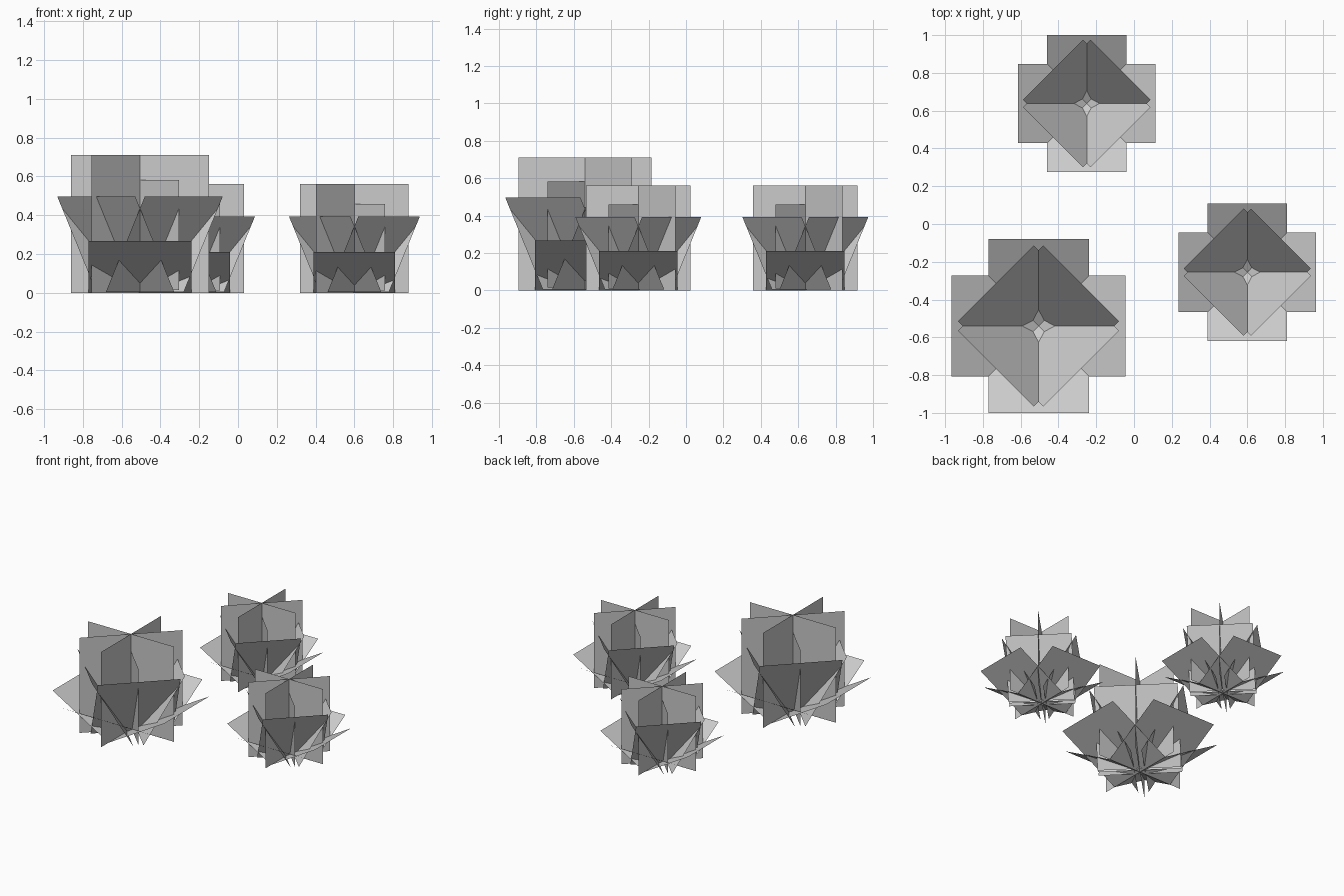
import bpy, bmesh
from math import radians
from mathutils import Matrix

if "Cube" in bpy.data.objects:
    bpy.data.objects.remove(bpy.data.objects["Cube"])

# Clumps: name, centre x, centre y, size of the main square card
CLUMPS = [("large_bush", -0.505, -0.54, 0.71),
          ("back_bush", -0.25, 0.638, 0.56),
          ("right_bush", 0.60, -0.255, 0.56)]


def card_layer(name, loc, size, angles, tilt, start=0.0, lift=0.0):
    """Square cards standing on their bottom edge, leaning outward by tilt."""
    bm = bmesh.new()
    for a in angles:
        # card in the XZ plane, bottom edge on the origin, leaning toward -y
        m = (Matrix.Rotation(radians(a), 4, 'Z')
             @ Matrix.Translation((0, -start, lift))
             @ Matrix.Rotation(radians(tilt), 4, 'X'))
        h = size / 2
        pts = [(-h, 0, 0), (h, 0, 0), (h, 0, size), (-h, 0, size)]
        verts = [bm.verts.new(p) for p in pts]
        bm.faces.new(verts)
        bmesh.ops.transform(bm, matrix=m, verts=verts)
    mesh = bpy.data.meshes.new(name)
    bm.to_mesh(mesh)
    bm.free()
    ob = bpy.data.objects.new(name, mesh)
    ob.location = loc
    bpy.context.collection.objects.link(ob)
    return ob


for name, x, y, k in CLUMPS:
    loc = (x, y, 0)
    # upright crossing cards
    card_layer(name + "_upright_leaves", loc, k, (0, 90, 45), 0)
    # smaller upright card on the other diagonal
    card_layer(name + "_small_upright_leaf", loc, 0.8 * k, (-45,), 0, lift=0.02 * k)
    # steep leaves on the diagonals
    card_layer(name + "_steep_leaves", loc, 0.8 * k, (45, 135, 225, 315), 30,
               start=0.05 * k, lift=0.008 * k)
    # low spreading leaves to the four sides
    card_layer(name + "_low_leaves", loc, 0.75 * k, (0, 90, 180, 270), 60)
